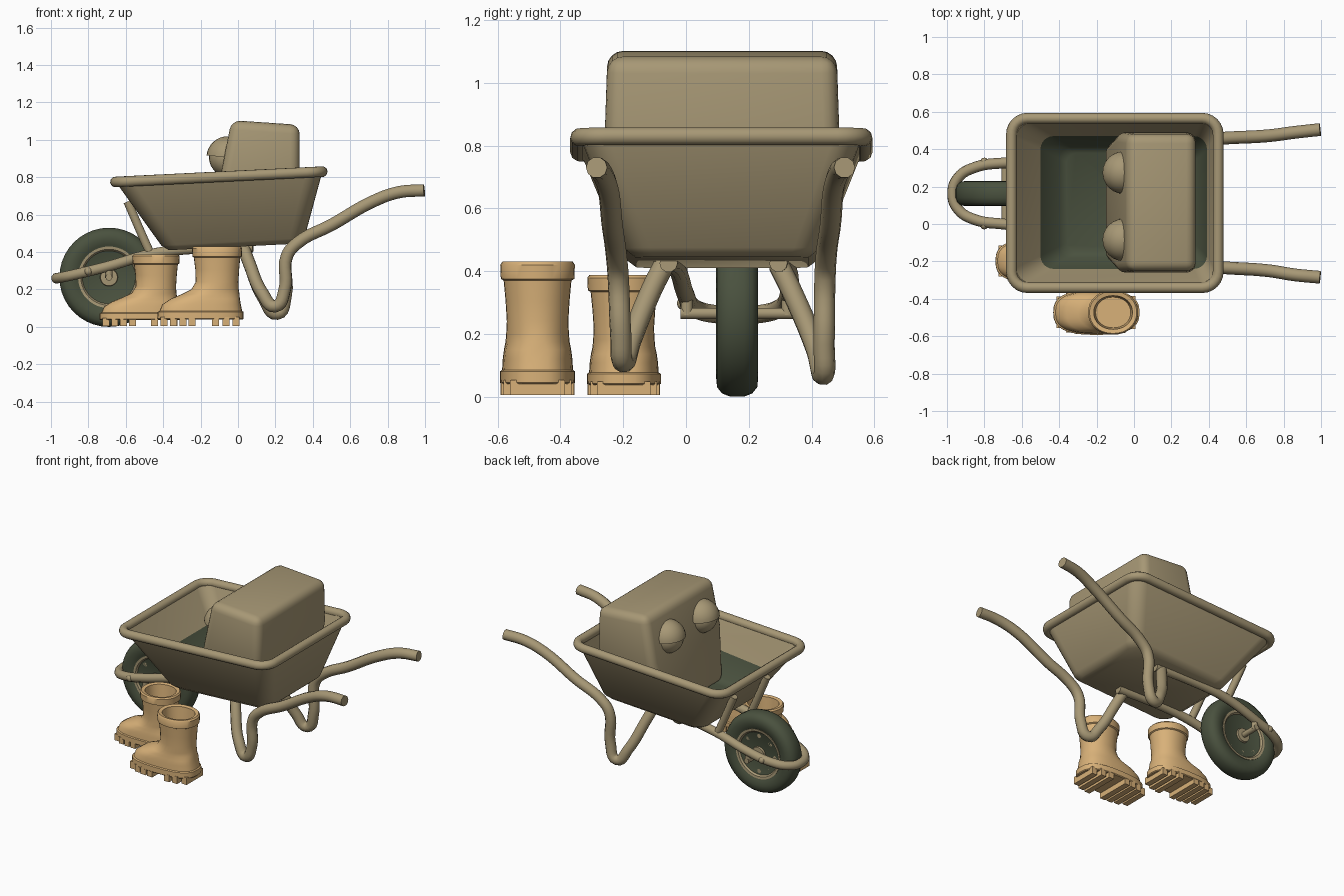
import bpy, bmesh, math
from mathutils import Vector, Matrix

if "Cube" in bpy.data.objects:
    bpy.data.objects.remove(bpy.data.objects["Cube"])


def material(name, rgb):
    m = bpy.data.materials.new(name)
    m.diffuse_color = (*rgb, 1)
    m.use_nodes = True
    m.node_tree.nodes["Principled BSDF"].inputs["Base Color"].default_value = m.diffuse_color
    return m


KHAKI = material("khaki", (0.385, 0.312, 0.178))
TAN = material("boot tan", (0.69, 0.44, 0.19))
GREEN = material("dark green", (0.068, 0.083, 0.049))


def finish(name, bm, mats, angle=40):
    bmesh.ops.recalc_face_normals(bm, faces=bm.faces[:])
    me = bpy.data.meshes.new(name)
    bm.to_mesh(me)
    bm.free()
    ob = bpy.data.objects.new(name, me)
    bpy.context.collection.objects.link(ob)
    for m in mats:
        me.materials.append(m)
    smooth(ob, angle)
    return ob


def smooth(ob, angle=40):
    bpy.ops.object.select_all(action='DESELECT')
    ob.select_set(True)
    bpy.context.view_layer.objects.active = ob
    bpy.ops.object.shade_smooth_by_angle(angle=math.radians(angle))


def loft(bm, rings, caps=True, painted=()):
    """Skin closed rings; strips listed in painted get the second material."""
    vs = [[bm.verts.new(p) for p in r] for r in rings]
    n = len(rings[0])
    for k in range(len(vs) - 1):
        for i in range(n):
            j = (i + 1) % n
            f = bm.faces.new((vs[k][i], vs[k][j], vs[k + 1][j], vs[k + 1][i]))
            f.material_index = int(k in painted)
    if caps:
        bm.faces.new(vs[0])
        f = bm.faces.new(vs[-1])
        f.material_index = int(len(painted) > 0)


def tube(name, pts, radius, mat, cyclic=False, kind='AUTO'):
    cu = bpy.data.curves.new(name, 'CURVE')
    cu.dimensions = '3D'
    cu.bevel_depth, cu.bevel_resolution = radius, 3
    cu.resolution_u, cu.use_fill_caps = 6, True
    sp = cu.splines.new('BEZIER')
    sp.bezier_points.add(len(pts) - 1)
    for b, p in zip(sp.bezier_points, pts):
        b.co = p
        b.handle_left_type = b.handle_right_type = kind
    sp.use_cyclic_u = cyclic
    ob = bpy.data.objects.new(name, cu)
    bpy.context.collection.objects.link(ob)
    bpy.ops.object.select_all(action='DESELECT')
    ob.select_set(True)
    bpy.context.view_layer.objects.active = ob
    bpy.ops.object.convert(target='MESH')
    ob = bpy.context.view_layer.objects.active
    ob.data.materials.clear()
    ob.data.materials.append(mat)
    smooth(ob)


def rounded_rect(x0, x1, y0, y1, r, z0, z1):
    """Rounded rectangle whose height slopes from z0 at x0 to z1 at x1."""
    pts = []
    for cx, cy, a in ((x1 - r, y1 - r, 0), (x0 + r, y1 - r, 90),
                      (x0 + r, y0 + r, 180), (x1 - r, y0 + r, 270)):
        for k in range(7):
            t = math.radians(a + k * 15)
            x, y = cx + r * math.cos(t), cy + r * math.sin(t)
            pts.append((x, y, z0 + (z1 - z0) * (x - x0) / (x1 - x0)))
    return pts


def lathe(name, profile, centre, mats, n=40):
    """Revolve closed (radius, y) profile around the y axis."""
    bm = bmesh.new()
    loft(bm, [[(r * math.cos(2 * math.pi * i / n), y, r * math.sin(2 * math.pi * i / n))
               for i in range(n)] for r, y in profile])
    bm.transform(Matrix.Translation(centre))
    return finish(name, bm, mats)


# Tray: outer shell, inner wall, green load area below the sloping line
bm = bmesh.new()
loft(bm, [rounded_rect(-0.37, 0.32, -0.16, 0.39, 0.06, 0.41, 0.445),
          rounded_rect(-0.41, 0.355, -0.195, 0.425, 0.08, 0.435, 0.475),
          rounded_rect(-0.65, 0.45, -0.335, 0.56, 0.09, 0.77, 0.825),
          rounded_rect(-0.63, 0.43, -0.315, 0.54, 0.08, 0.77, 0.825),
          rounded_rect(-0.50, 0.39, -0.24, 0.47, 0.07, 0.585, 0.68),
          rounded_rect(-0.40, 0.34, -0.18, 0.41, 0.06, 0.47, 0.50),
          rounded_rect(-0.36, 0.31, -0.15, 0.38, 0.05, 0.45, 0.48)], painted=(4, 5))
finish("tray", bm, [KHAKI, GREEN], 50)
tube("tray_rim", rounded_rect(-0.655, 0.45, -0.34, 0.565, 0.085, 0.775, 0.83),
     0.029, KHAKI, True, 'VECTOR')

# Block-shaped head resting in the tray
bm = bmesh.new()
loft(bm, [[(-0.16, -0.19, 0.46), (0.31, -0.19, 0.48), (0.31, 0.42, 0.48), (-0.16, 0.42, 0.46)],
          [(-0.095, -0.26, 0.80), (0.33, -0.26, 0.80), (0.33, 0.49, 0.80), (-0.095, 0.49, 0.80)],
          [(-0.035, -0.25, 1.105), (0.33, -0.25, 1.08), (0.33, 0.48, 1.08), (-0.035, 0.48, 1.105)]])
edges = [e for e in bm.edges if not all(abs(v.co.z - 0.8) < 0.01 for v in e.verts)]
bmesh.ops.bevel(bm, geom=edges, offset=0.05, segments=4, profile=0.5, affect='EDGES')
finish("head_block", bm, [KHAKI], 60)

# Eyes with a slightly larger half-dome lid
for side, y in (("right", -0.085), ("left", 0.275)):
    for part, r in (("eyeball", 0.1), ("eyelid", 0.114)):
        bm = bmesh.new()
        bmesh.ops.create_uvsphere(bm, u_segments=24, v_segments=16, radius=r)
        if part == "eyelid":
            bmesh.ops.bisect_plane(bm, geom=bm.verts[:] + bm.edges[:] + bm.faces[:],
                                   plane_co=(0, 0, 0.002), plane_no=(0, 0, 1), clear_inner=True)
            bmesh.ops.holes_fill(bm, edges=[e for e in bm.edges if e.is_boundary])
        bm.transform(Matrix.Translation((-0.055, y, 0.905)) @ Matrix.Rotation(0.08, 4, 'Y'))
        finish(f"{side}_{part}", bm, [KHAKI])

# Handles running down into the bent legs
tube("right_handle_leg", [(0.995, -0.285, 0.73), (0.86, -0.272, 0.72), (0.72, -0.25, 0.67),
                          (0.5, -0.235, 0.545), (0.32, -0.222, 0.45), (0.262, -0.216, 0.38),
                          (0.25, -0.208, 0.2), (0.2, -0.2, 0.11), (0.13, -0.175, 0.18),
                          (0.06, -0.11, 0.34), (0.03, -0.07, 0.42)], 0.034, KHAKI)
tube("left_handle_leg", [(0.995, 0.505, 0.73), (0.86, 0.49, 0.72), (0.72, 0.472, 0.67),
                         (0.5, 0.46, 0.545), (0.32, 0.447, 0.45), (0.262, 0.443, 0.38),
                         (0.255, 0.44, 0.17), (0.21, 0.438, 0.07), (0.14, 0.415, 0.15),
                         (0.06, 0.335, 0.34), (0.03, 0.295, 0.42)], 0.034, KHAKI)

# Wheel fork: one U-shaped rail around the wheel, back to under the tray
half = [(0.08, 0.175, 0.425), (-0.2, 0.175, 0.42), (-0.45, 0.175, 0.392),
        (-0.7, 0.163, 0.322), (-0.85, 0.14, 0.285), (-0.94, 0.085, 0.265)]
axis_y = lambda x: 0.163 if x < -0.6 else 0.163 - 0.045 * (x + 0.6) / 0.7
rail = [(x, axis_y(x) - w, z) for x, w, z in half] + [(-0.97, 0.163, 0.26)]
rail += [(x, axis_y(x) + w, z) for x, w, z in reversed(half)]
tube("fork_rail", rail, 0.029, KHAKI)

# Struts from rail to tray front
for side, s in (("right", -1), ("left", 1)):
    y = 0.155 + s * 0.175
    tube(f"{side}_strut", [(-0.47, y, 0.395), (-0.53, y, 0.53), (-0.59, y, 0.67)], 0.024, KHAKI)
    tube(f"{side}_axle_bracket", [(-0.69, 0.163 + s * 0.16, 0.33),
                                  (-0.69, 0.163 + s * 0.16, 0.26)], 0.02, KHAKI)
    bm = bmesh.new()
    bmesh.ops.create_uvsphere(bm, u_segments=12, v_segments=8, radius=0.022)
    bm.transform(Matrix.Translation((-0.8, 0.163 + s * 0.17, 0.297)))
    finish(f"{side}_rail_bolt", bm, [KHAKI])

# Wheel: tyre, dished rim, axle and wheel bolts
hub = Vector((-0.69, 0.163, 0.265))
side_profile = [(0.15, 0.045), (0.175, 0.06), (0.205, 0.067), (0.235, 0.064), (0.255, 0.048), (0.265, 0.022)]
lathe("tyre", [(r, -y) for r, y in side_profile] + [(r, y) for r, y in reversed(side_profile)],
      hub, [GREEN])
dish = [(0.02, 0.06), (0.045, 0.058), (0.05, 0.03), (0.085, 0.022), (0.105, 0.036),
        (0.135, 0.036), (0.15, 0.056), (0.165, 0.058)]
lathe("wheel_rim", [(r, -y) for r, y in dish] + [(r, y) for r, y in reversed(dish)], hub, [KHAKI])
lathe("axle", [(0.018, -0.18), (0.018, 0.18)], hub, [KHAKI], 16)
for k in range(8):
    a = k * math.pi / 4
    lathe(f"wheel_bolt_{k + 1}", [(0.014, -0.045), (0.014, 0.045)],
          hub + Vector((0.118 * math.cos(a), 0, 0.118 * math.sin(a))), [KHAKI], 8)


# Boots: stacked rounded slices (z, back of toe, heel, half width), hollow shaft
SLICES = [(0.035, -0.425, 0.025, 0.115), (0.04, -0.432, 0.03, 0.12), (0.075, -0.43, 0.03, 0.12),
          (0.08, -0.42, 0.022, 0.113), (0.115, -0.405, 0.015, 0.111), (0.145, -0.36, 0.01, 0.107),
          (0.17, -0.30, 0.008, 0.102), (0.195, -0.25, 0.004, 0.1), (0.235, -0.226, 0.002, 0.098),
          (0.30, -0.228, 0.006, 0.102), (0.365, -0.236, 0.012, 0.108), (0.37, -0.243, 0.02, 0.117),
          (0.415, -0.246, 0.022, 0.119), (0.425, -0.238, 0.014, 0.112), (0.42, -0.215, -0.008, 0.09),
          (0.31, -0.205, -0.018, 0.082)]


def boot(name, move, scale):
    bm = bmesh.new()
    n, rings = 32, []
    power = lambda c, e: math.copysign(abs(c) ** e, c)
    for z, x0, x1, w in SLICES:
        e = 0.75 if z < 0.15 else 0.95
        rings.append([((x0 + x1) / 2 + (x1 - x0) / 2 * power(math.cos(2 * math.pi * i / n), e),
                       w * power(math.sin(2 * math.pi * i / n), e), z) for i in range(n)])
    loft(bm, rings)
    # Tread bars across the sole and heel, leaving the arch open
    for x in (-0.395, -0.345, -0.295, -0.245, -0.12, -0.065, -0.01):
        w = 0.118 * (1 - min(1, abs((x + 0.2) / 0.235)) ** 3) ** 0.4
        m = Matrix.Translation((x, 0, 0.024)) @ Matrix.Diagonal((0.038, 2 * w, 0.048, 1))
        bmesh.ops.create_cube(bm, size=1, matrix=m)
    bm.transform(Matrix.Translation(move) @ Matrix.Diagonal((*scale, 1)))
    finish(name, bm, [TAN])


boot("front_boot", (0, -0.473, 0.005), (1, 1, 1))
boot("rear_boot", (-0.333, -0.198, 0.005), (0.945, 0.98, 0.9))
